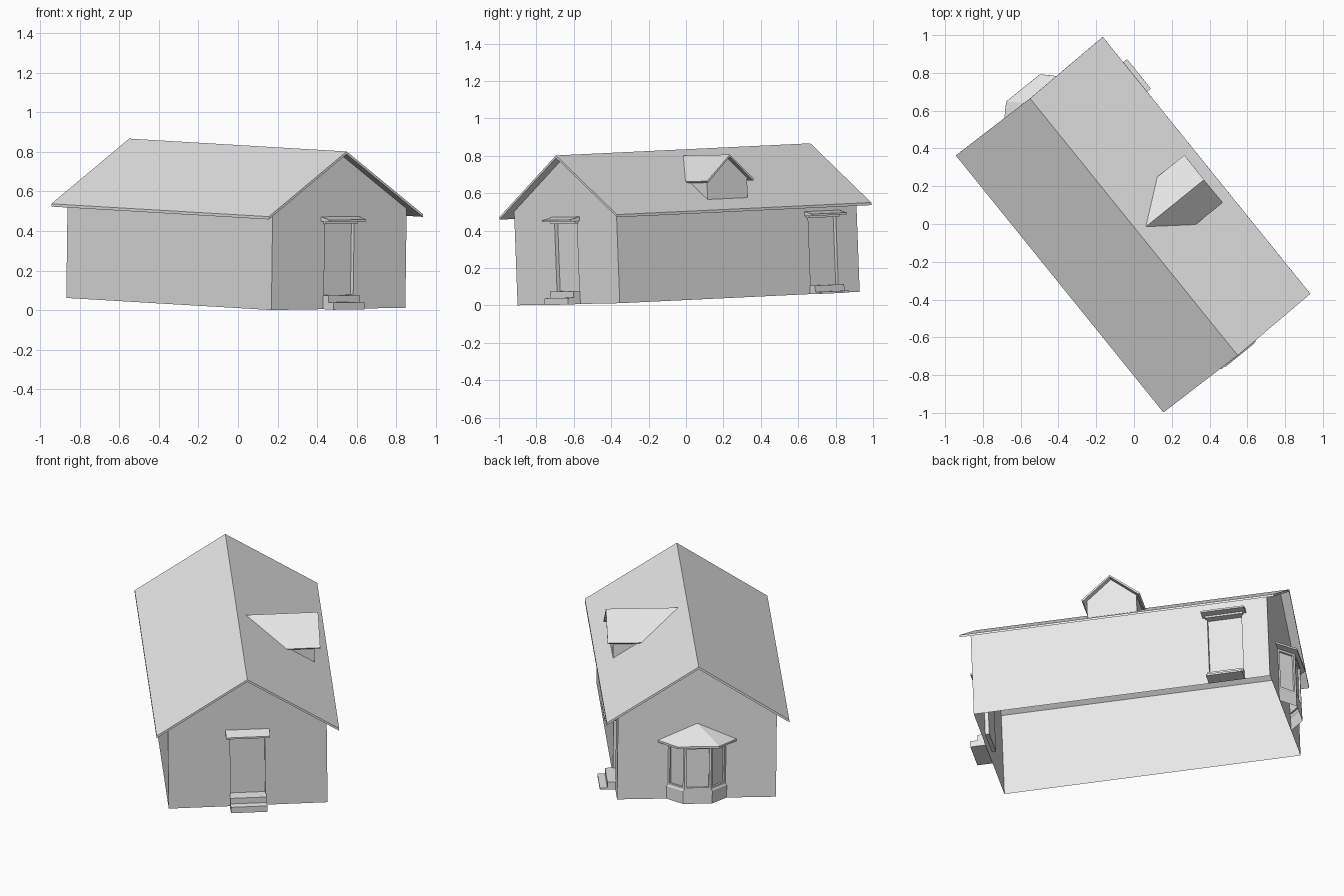
import bpy, bmesh, math
from mathutils import Matrix, Vector

if "Cube" in bpy.data.objects:
    bpy.data.objects.remove(bpy.data.objects["Cube"])

grey = bpy.data.materials.new("plain_grey")
grey.use_nodes = True
grey.diffuse_color = (0.8, 0.8, 0.8, 1)
grey.node_tree.nodes["Principled BSDF"].inputs["Base Color"].default_value = (0.8, 0.8, 0.8, 1)

# House frame: x across, y along the ridge toward the back, slightly tilted
across = Vector((0.778, 0.628, 0.013)).normalized()
up = across.cross(Vector((-0.629, 0.777, 0.037))).normalized()
along = up.cross(across)
HOUSE = Matrix((across, along, up)).transposed().to_4x4()
HOUSE.translation = (-0.011, 0.014, 0.037)

HALF_W, HALF_L = 0.435, 0.825
EAVE_X, EAVE_Y = 0.5, 0.875
RIDGE, PITCH = 0.798, 0.646


def roof_z(x):
    return RIDGE - PITCH * abs(x)


def build(name, verts, faces, place=Matrix(), closed=True):
    bm = bmesh.new()
    vs = [bm.verts.new(v) for v in verts]
    for f in faces:
        bm.faces.new([vs[i] for i in f])
    if closed:
        bmesh.ops.recalc_face_normals(bm, faces=bm.faces)
    me = bpy.data.meshes.new(name)
    bm.to_mesh(me)
    bm.free()
    me.materials.append(grey)
    ob = bpy.data.objects.new(name, me)
    bpy.context.collection.objects.link(ob)
    ob.matrix_world = HOUSE @ place
    return ob


def prism(name, profile, a, b, axis="y", place=Matrix()):
    """Extrude a profile along x or y; its points are (other axis, z)."""
    n = len(profile)
    verts = [(p, t, z) if axis == "y" else (t, p, z) for t in (a, b) for p, z in profile]
    faces = [range(n), range(n, 2 * n)]
    faces += [(i, (i + 1) % n, (i + 1) % n + n, i + n) for i in range(n)]
    return build(name, verts, faces, place)


def box(name, x0, x1, y0, y1, z0, z1, place=Matrix()):
    return prism(name, [(x0, z0), (x1, z0), (x1, z1), (x0, z1)], y0, y1, "y", place)


# Walls with gables
wall_top = roof_z(HALF_W) - 0.016
walls = prism("walls", [(-HALF_W, 0), (HALF_W, 0), (HALF_W, wall_top),
                        (0, RIDGE - 0.016), (-HALF_W, wall_top)], -HALF_L, HALF_L)

# Main roof, a thin folded slab
t = 0.014
eave = roof_z(EAVE_X)
prism("main_roof", [(-EAVE_X, eave), (0, RIDGE), (EAVE_X, eave), (EAVE_X, eave - t),
                    (0, RIDGE - t), (-EAVE_X, eave - t)], -EAVE_Y, EAVE_Y)

# Two doorways: recess, lintel, sloping canopy and two steps
doors = {
    "front": (Matrix.Translation((0, -HALF_L, 0)), 0),
    "side": (Matrix.Translation((HALF_W, 0.585, -0.025)) @ Matrix.Rotation(math.pi / 2, 4, "Z"), 0.025),
}
for side, (place, ground) in doors.items():
    cutter = box(side + "_door_cutter", -0.095, 0.095, -0.1, 0.022, 0.07, 0.432, place)
    cutter.hide_render = True
    mod = walls.modifiers.new("doorway", "BOOLEAN")
    mod.operation, mod.solver, mod.object = "DIFFERENCE", "EXACT", cutter
    bpy.context.view_layer.objects.active = walls
    bpy.ops.object.modifier_apply(modifier=mod.name)
    bpy.data.objects.remove(cutter)
    box(side + "_door_lintel", -0.105, 0.105, -0.02, 0, 0.432, 0.45, place)
    prism(side + "_door_canopy", [(0, 0.467), (-0.065, 0.453), (-0.065, 0.443), (0, 0.443)],
          -0.12, 0.12, "x", place)
    box(side + "_upper_step", -0.1, 0.1, -0.044, 0, ground, 0.07, place)
    box(side + "_lower_step", -0.1, 0.1, -0.085, 0, ground, 0.036, place)

# Open the underside of the walls
bm = bmesh.new()
bm.from_mesh(walls.data)
bmesh.ops.delete(bm, geom=[f for f in bm.faces if f.calc_center_median().z < 0.001], context="FACES")
bm.to_mesh(walls.data)
bm.free()

# Dormer: front wall and triangular cheeks
D = Matrix.Translation((0, -0.04, 0))
top, slope, hw, face = 0.766, 0.84, 0.138, 0.413
shoulder = top - slope * hw - 0.01
meet = (RIDGE - shoulder) / PITCH
build("dormer_walls",
      [(face, -hw, roof_z(face)), (face, hw, roof_z(face)), (face, hw, shoulder),
       (face, 0, top - 0.01), (face, -hw, shoulder), (meet, hw, shoulder), (meet, -hw, shoulder)],
      [(0, 1, 2, 3, 4), (1, 5, 2), (0, 4, 6)], D, closed=False)

# Dormer roof, two slopes running back into the main roof
ew, lip = 0.162, 0.445
low = top - slope * ew
back_low, back_top = (RIDGE - low) / PITCH, (RIDGE - top) / PITCH
dormer_roof = build("dormer_roof",
                    [(lip, -ew, low), (lip, 0, top), (lip, ew, low),
                     (back_low, -ew, low), (back_top, 0, top), (back_low, ew, low)],
                    [(0, 1, 4, 3), (1, 2, 5, 4)], D, closed=False)
thick = dormer_roof.modifiers.new("thickness", "SOLIDIFY")
thick.thickness, thick.offset = 0.011, -1

# Bay window: stacked rings of three facets, with recessed panes
B = Matrix.Translation((0, HALF_L, 0))


def bay_plan(half, front, depth, z):
    return [(half, 0, z), (front, depth, z), (-front, depth, z), (-half, 0, z)]


rings = [(0.165, 0), (0.165, 0.075), (0.158, 0.083), (0.158, 0.335)]
verts = [p for half, z in rings for p in bay_plan(half, half - 0.085, 0.08, z)]
faces = [(4 * r + i, 4 * r + i + 1, 4 * r + i + 5, 4 * r + i + 4) for r in range(3) for i in range(3)]
bay = build("bay_window", verts, faces, B, closed=False)
bm = bmesh.new()
bm.from_mesh(bay.data)
panes = [f for f in bm.faces if f.calc_center_median().z > 0.1]
bmesh.ops.inset_individual(bm, faces=panes, thickness=0.017, depth=0)
bmesh.ops.inset_individual(bm, faces=panes, thickness=0.001, depth=-0.01)
bm.to_mesh(bay.data)
bm.free()

# Bay roof: shallow faceted cap leaning on the wall
verts = bay_plan(0.215, 0.115, 0.1, 0.335) + bay_plan(0.215, 0.115, 0.1, 0.347) + [(0, 0, 0.443)]
faces = [(3, 2, 1, 0), (0, 4, 8, 7, 3)]
faces += [(i, i + 1, i + 5, i + 4) for i in range(3)] + [(i, i + 1, 8) for i in range(4, 7)]
build("bay_roof", verts, faces, B)
